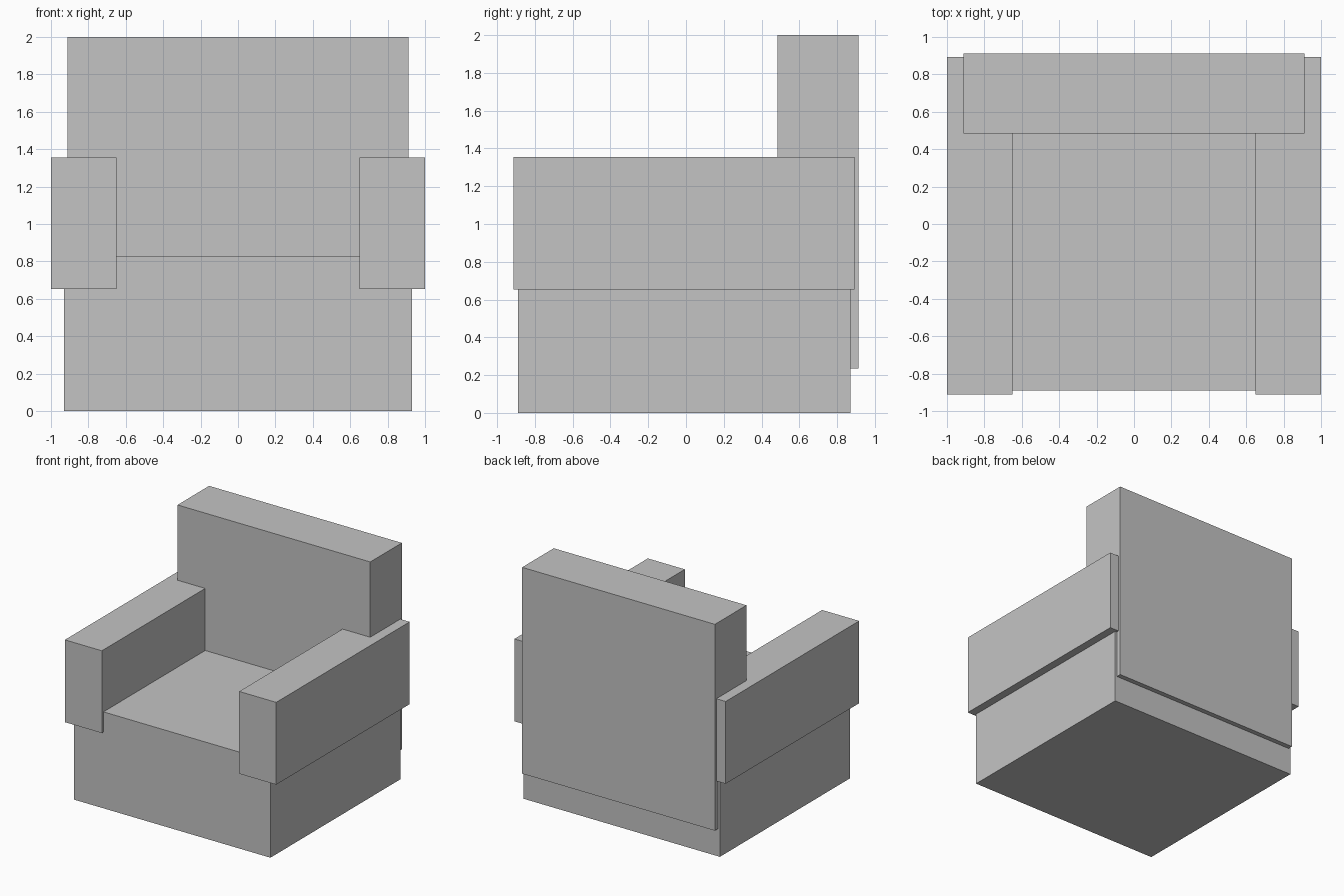
import bpy

# Remove the default cube
default = bpy.data.objects.get("Cube")
if default:
    bpy.data.objects.remove(default, do_unlink=True)

# Plain grey upholstery
GREY = (0.55, 0.55, 0.55, 1.0)
fabric = bpy.data.materials.new("grey_fabric")
fabric.use_nodes = True
fabric.diffuse_color = GREY
fabric.node_tree.nodes["Principled BSDF"].inputs["Base Color"].default_value = GREY


def block(name, x, y, z):
    """Add a box spanning the given (low, high) range on each axis."""
    spans = (x, y, z)
    bpy.ops.mesh.primitive_cube_add(size=1, location=[(a + b) / 2 for a, b in spans])
    obj = bpy.context.object
    obj.name = name
    obj.scale = [b - a for a, b in spans]
    bpy.ops.object.transform_apply(location=False, rotation=False, scale=True)
    obj.data.materials.append(fabric)
    return obj


# Seat block resting on the floor
block("seat_base", (-0.93, 0.93), (-0.89, 0.87), (0, 0.825))

# Backrest slab, overhanging the rear of the seat
block("backrest", (-0.912, 0.912), (0.485, 0.912), (0.235, 2))

# Matching armrests
for name, x in (("left_armrest", (0.65, 1)), ("right_armrest", (-1, -0.65))):
    block(name, x, (-0.912, 0.892), (0.652, 1.356))
